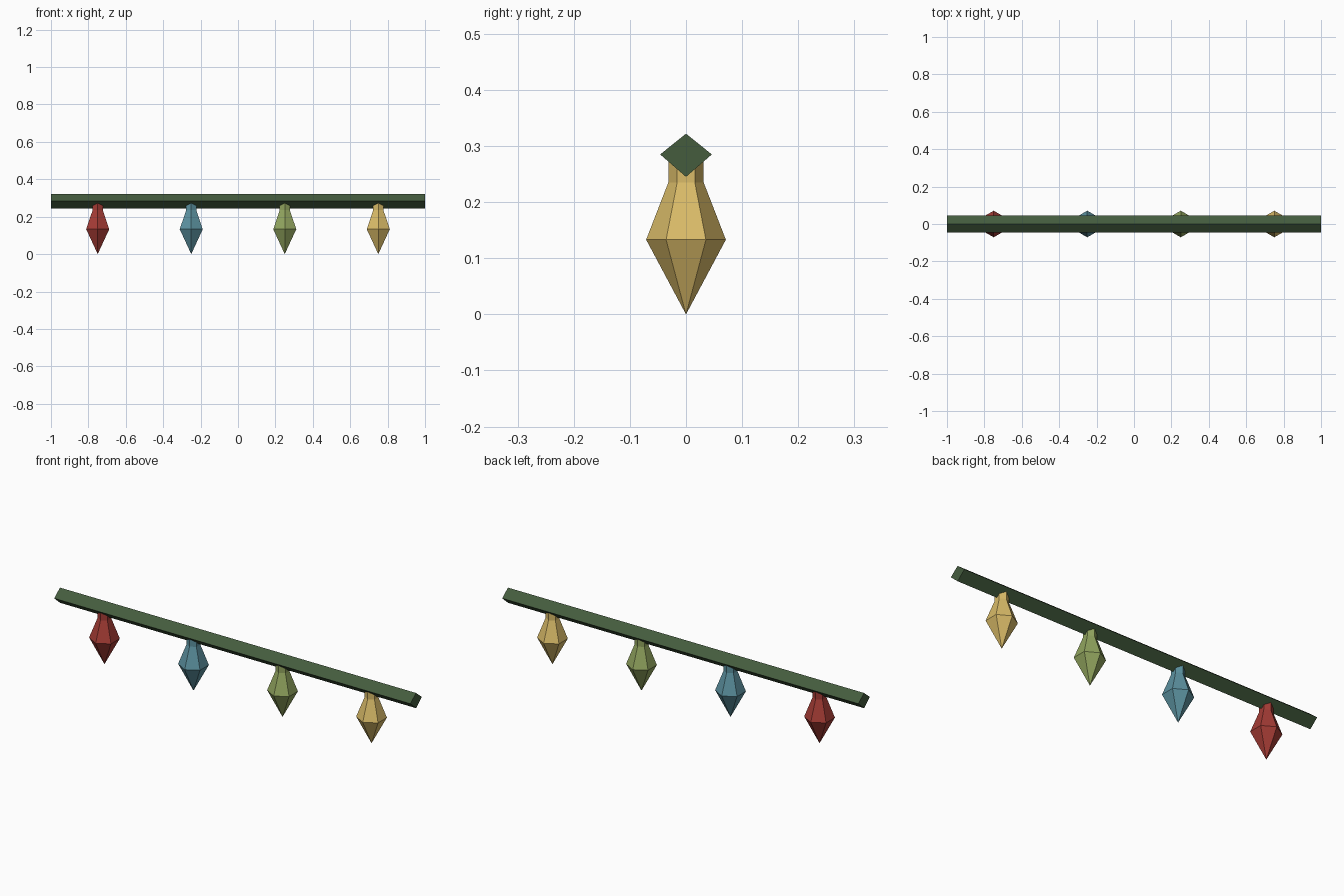
import bpy, bmesh, math

if "Cube" in bpy.data.objects:
    bpy.data.objects.remove(bpy.data.objects["Cube"])


def material(name, rgb):
    m = bpy.data.materials.new(name)
    m.diffuse_color = (*rgb, 1)
    m.use_nodes = True
    m.node_tree.nodes["Principled BSDF"].inputs["Base Color"].default_value = m.diffuse_color
    return m


def add_object(name, bm, mat):
    bmesh.ops.recalc_face_normals(bm, faces=bm.faces)
    me = bpy.data.meshes.new(name)
    bm.to_mesh(me)
    bm.free()
    me.materials.append(mat)
    ob = bpy.data.objects.new(name, me)
    bpy.context.collection.objects.link(ob)
    return ob


# Diamond-section cable along x
bm = bmesh.new()
section = [(0, 0.245), (0.046, 0.285), (0, 0.322), (-0.046, 0.285)]
end = bm.faces.new([bm.verts.new((-1, y, z)) for y, z in section])
ext = bmesh.ops.extrude_face_region(bm, geom=[end], use_keep_orig=True)
bmesh.ops.translate(bm, vec=(2, 0, 0),
                    verts=[v for v in ext["geom"] if isinstance(v, bmesh.types.BMVert)])
add_object("cable", bm, material("dark green", (0.058, 0.107, 0.048)))


# Six-sided pointed bulb with a straight neck
def bulb(name, x, mat):
    bm = bmesh.new()
    rings = []
    for r, z in [(0.071, 0.133), (0.0315, 0.235), (0.0315, 0.275)]:
        rings.append([bm.verts.new((x + r * math.sin(i * math.pi / 3),
                                    r * math.cos(i * math.pi / 3), z)) for i in range(6)])
    tip = bm.verts.new((x, 0, 0))
    for i in range(6):
        j = (i + 1) % 6
        bm.faces.new((tip, rings[0][i], rings[0][j]))
        for a, b in zip(rings, rings[1:]):
            bm.faces.new((a[i], a[j], b[j], b[i]))
    bm.faces.new(rings[-1])
    add_object(name, bm, mat)


colours = [("red", (0.376, 0.045, 0.036)), ("blue", (0.107, 0.287, 0.352)),
           ("green", (0.287, 0.376, 0.114)), ("yellow", (0.70, 0.50, 0.14))]
for k, (name, rgb) in enumerate(colours):
    bulb(name + "_bulb", -0.75 + 0.5 * k, material(name, rgb))
